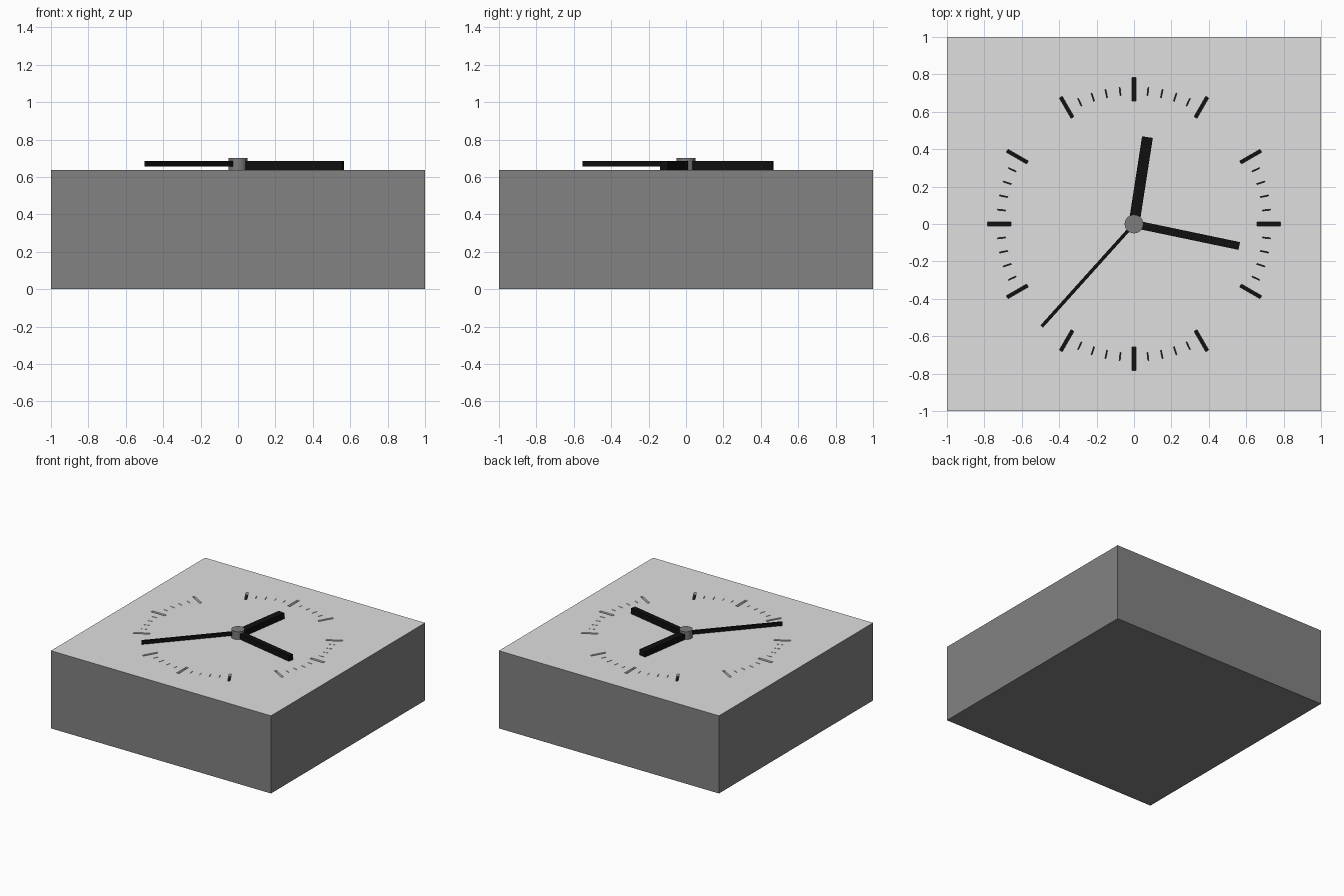
import bpy
import bmesh
import math
from mathutils import Matrix, Vector

cube = bpy.data.objects.get("Cube")
if cube:
    bpy.data.objects.remove(cube, do_unlink=True)

TOP = 0.638      # height of the dial surface
DEPTH = 0.02     # depth of the engraved marks


def material(name, value):
    mat = bpy.data.materials.new(name)
    color = (value, value, value, 1)
    mat.use_nodes = True
    mat.diffuse_color = color
    mat.node_tree.nodes["Principled BSDF"].inputs["Base Color"].default_value = color
    return mat


body_grey = material("body grey", 0.225)
dial_grey = material("light dial grey", 0.74)
hand_black = material("hand black", 0.005)
hub_grey = material("hub grey", 0.2)


def make_object(name, bm, *mats):
    mesh = bpy.data.meshes.new(name)
    bm.to_mesh(mesh)
    bm.free()
    for mat in mats:
        mesh.materials.append(mat)
    obj = bpy.data.objects.new(name, mesh)
    bpy.context.collection.objects.link(obj)
    return obj


def add_bar(bm, clock_angle, inner, outer, width, low, high):
    """Box running outwards from the centre; angle is clockwise from +y."""
    turn = Matrix.Rotation(-math.radians(clock_angle), 4, "Z")
    shift = Matrix.Translation(Vector((0, (inner + outer) / 2, (low + high) / 2)))
    size = Matrix.Diagonal((width, outer - inner, high - low, 1))
    bmesh.ops.create_cube(bm, size=1, matrix=turn @ shift @ size)


# Square body
bm = bmesh.new()
bmesh.ops.create_cube(bm, size=1, matrix=Matrix.Translation((0, 0, TOP / 2))
                      @ Matrix.Diagonal((2, 2, TOP, 1)))
body = make_object("clock_body", bm)

# Cutter for the hour slots and the fine minute slots beside each quarter
bm = bmesh.new()
floor, above = TOP - DEPTH, TOP + DEPTH
for hour in range(12):
    width = 0.018 if hour % 3 else 0.021
    add_bar(bm, hour * 30, 0.658, 0.783, width, floor, above)
for quarter in range(4):
    for step in range(1, 5):
        for side in (-1, 1):
            add_bar(bm, quarter * 90 + side * step * 6, 0.69, 0.735, 0.005, floor, above)
cutter = make_object("mark_cutter", bm)
cutter.hide_render = True

# Engrave the marks
cut = body.modifiers.new("engrave", "BOOLEAN")
cut.operation = "DIFFERENCE"
cut.solver = "EXACT"
cut.object = cutter
graph = bpy.context.evaluated_depsgraph_get()
mesh = bpy.data.meshes.new_from_object(body.evaluated_get(graph))
body.modifiers.clear()
body.data = mesh
bpy.data.objects.remove(cutter, do_unlink=True)

# Grey casing, light dial and slot walls, black slot floors
mesh.materials.clear()
for mat in (body_grey, dial_grey, hand_black):
    mesh.materials.append(mat)
for face in mesh.polygons:
    x, y, z = face.center
    if face.normal.z < -0.5 or max(abs(x), abs(y)) > 0.99:
        face.material_index = 0
    elif face.normal.z > 0.5 and z < TOP - DEPTH / 2:
        face.material_index = 2
    else:
        face.material_index = 1

# Hands: name, clock angle, length, width, underside
for name, angle, length, width, low in (
    ("hour_hand", 8.8, 0.47, 0.058, TOP),
    ("minute_hand", 101.8, 0.575, 0.042, TOP),
    ("second_hand", 222, 0.737, 0.018, 0.656),
):
    bm = bmesh.new()
    add_bar(bm, angle, 0, length, width, low, 0.684)
    make_object(name, bm, hand_black)

# Centre hub
bm = bmesh.new()
bmesh.ops.create_cone(bm, cap_ends=True, segments=32, radius1=0.05, radius2=0.05,
                      depth=0.064, matrix=Matrix.Translation((0, 0, TOP + 0.032)))
hub = make_object("centre_hub", bm, hub_grey)
bpy.ops.object.select_all(action="DESELECT")
hub.select_set(True)
bpy.context.view_layer.objects.active = hub
bpy.ops.object.shade_smooth_by_angle()
